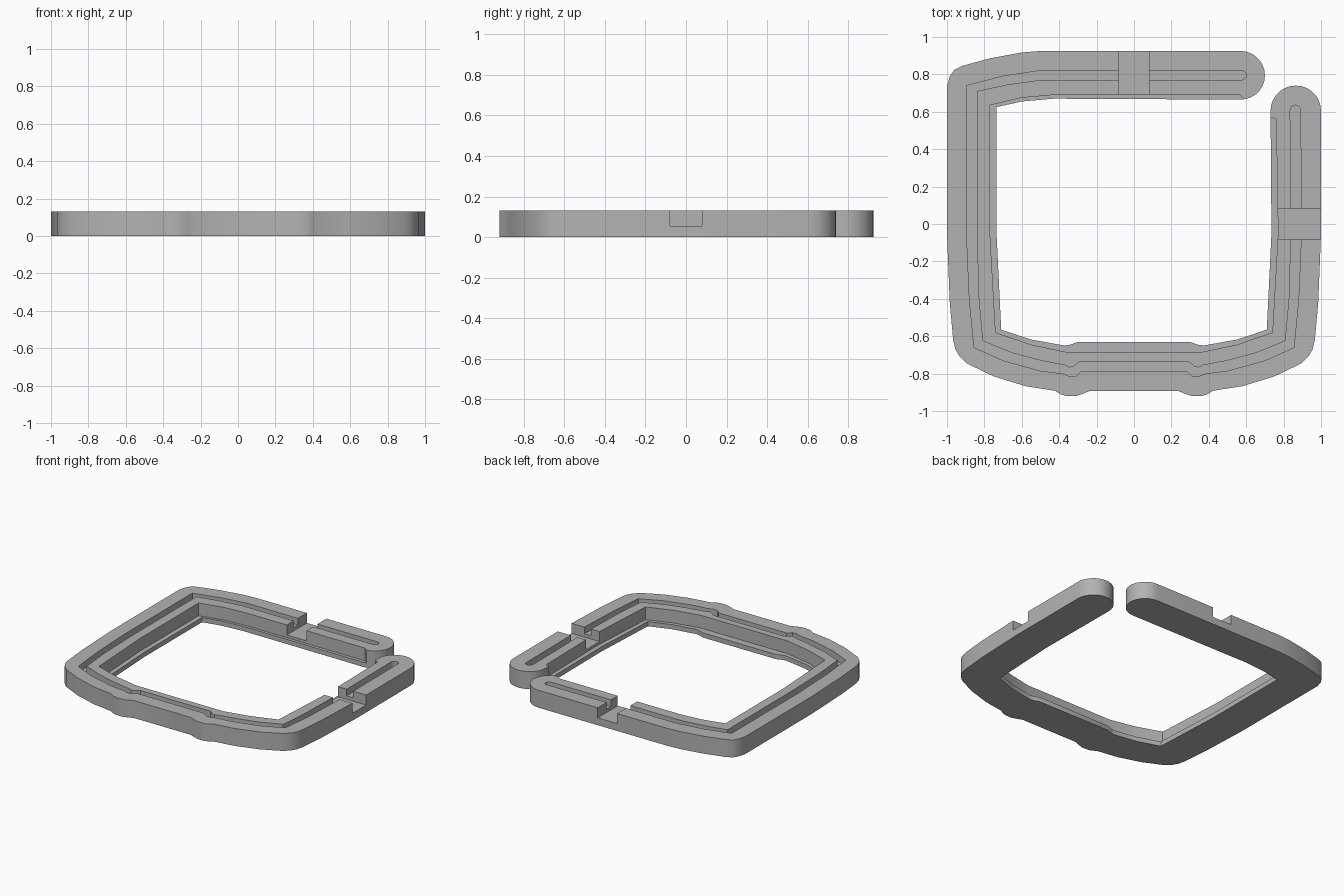
import bpy, bmesh, math

cube = bpy.data.objects.get("Cube")
if cube:
    bpy.data.objects.remove(cube, do_unlink=True)

HEIGHT = 0.13
LEDGE_Z = 0.035
GROOVE_Z = 0.08
NOTCH_Z = 0.055
ABOVE = HEIGHT + 0.1

grey = bpy.data.materials.new("plain grey")
grey.use_nodes = True
colour = (0.45, 0.45, 0.45, 1)
grey.diffuse_color = colour
grey.node_tree.nodes["Principled BSDF"].inputs["Base Color"].default_value = colour


def prism(name, outline, low, high):
    """Upright solid with the given plan outline."""
    bm = bmesh.new()
    face = bm.faces.new([bm.verts.new((x, y, low)) for x, y in outline])
    grown = bmesh.ops.extrude_face_region(bm, geom=[face])["geom"]
    top = [v for v in grown if isinstance(v, bmesh.types.BMVert)]
    bmesh.ops.translate(bm, verts=top, vec=(0, 0, high - low))
    bmesh.ops.recalc_face_normals(bm, faces=bm.faces)
    mesh = bpy.data.meshes.new(name)
    bm.to_mesh(mesh)
    bm.free()
    mesh.materials.append(grey)
    obj = bpy.data.objects.new(name, mesh)
    bpy.context.collection.objects.link(obj)
    return obj


def frame_line(corner, half):
    """Top left corner, left side and front, then the mirrored right side."""
    return corner + half + [(-x, y) for x, y in reversed(half)]


def arc(cx, cy, r, start, end, steps=14):
    angles = [math.radians(start + (end - start) * i / steps) for i in range(steps + 1)]
    return [(cx + r * math.cos(a), cy + r * math.sin(a)) for a in angles]


def box(name, x0, x1, y0, y1):
    return prism(name, [(x0, y0), (x1, y0), (x1, y1), (x0, y1)], NOTCH_Z, ABOVE)


# Plan lines, from the outside inwards
outer = frame_line(
    [(-.5, .925), (-.6, .917), (-.77, .886), (-.92, .845), (-.96, .825), (-.985, .79), (-1, .735)],
    [(-1, -.05), (-.985, -.42), (-.967, -.62), (-.955, -.67), (-.935, -.705), (-.895, -.745),
     (-.75, -.815), (-.58, -.867), (-.42, -.892), (-.395, -.91), (-.36, -.92),
     (-.31, -.92), (-.27, -.907), (-.235, -.892)])
groove_out = frame_line(
    [(-.5, .82), (-.7, .79), (-.895, .74)],
    [(-.895, -.05), (-.88, -.4), (-.855, -.66), (-.7, -.73), (-.5, -.785),
     (-.38, -.8), (-.35, -.813), (-.31, -.813), (-.28, -.785)])
groove_in = frame_line(
    [(-.5, .77), (-.68, .745), (-.84, .71)],
    [(-.84, -.05), (-.83, -.4), (-.81, -.625), (-.65, -.69), (-.5, -.73),
     (-.37, -.755), (-.345, -.767), (-.325, -.763), (-.29, -.735)])
ledge = frame_line(
    [(-.43, .69), (-.6, .675), (-.77, .635)],
    [(-.77, -.05), (-.74, -.58), (-.55, -.645), (-.36, -.685)])
inner = frame_line(
    [(-.43, .67), (-.6, .655), (-.735, .625)],
    [(-.735, -.05), (-.71, -.565), (-.55, -.618), (-.37, -.65), (-.34, -.645), (-.3, -.63)])

# Open frame with two rounded arm ends
body = prism("frame", outer + arc(.865, .605, .135, 0, 180) + inner[::-1]
             + arc(.57, .795, .13, -90, 90), 0, HEIGHT)

# Groove in the top, step around the inside, and a notch across each arm
cutters = [
    prism("groove_cutter", groove_out + arc(.8625, .608, .0275, 0, 180, 8)
          + groove_in[::-1] + arc(.575, .795, .025, -90, 90, 8), GROOVE_Z, ABOVE),
    prism("ledge_cutter", ledge + [(.76, .56), (.72, .575), (.6, .58), (.605, .655), (.565, .69)],
          LEDGE_Z, ABOVE),
    box("back_notch_cutter", -.08, .08, .6, 1),
    box("left_notch_cutter", .7, 1.1, -.08, .08),
]

bpy.ops.object.select_all(action="DESELECT")
bpy.context.view_layer.objects.active = body
body.select_set(True)
for cutter in cutters:
    cutter.hide_render = True
    cut = body.modifiers.new(cutter.name, "BOOLEAN")
    cut.operation = "DIFFERENCE"
    cut.solver = "EXACT"
    cut.object = cutter
    bpy.ops.object.modifier_apply(modifier=cut.name)
    bpy.data.objects.remove(cutter, do_unlink=True)

bpy.ops.object.shade_smooth_by_angle(angle=math.radians(30))
